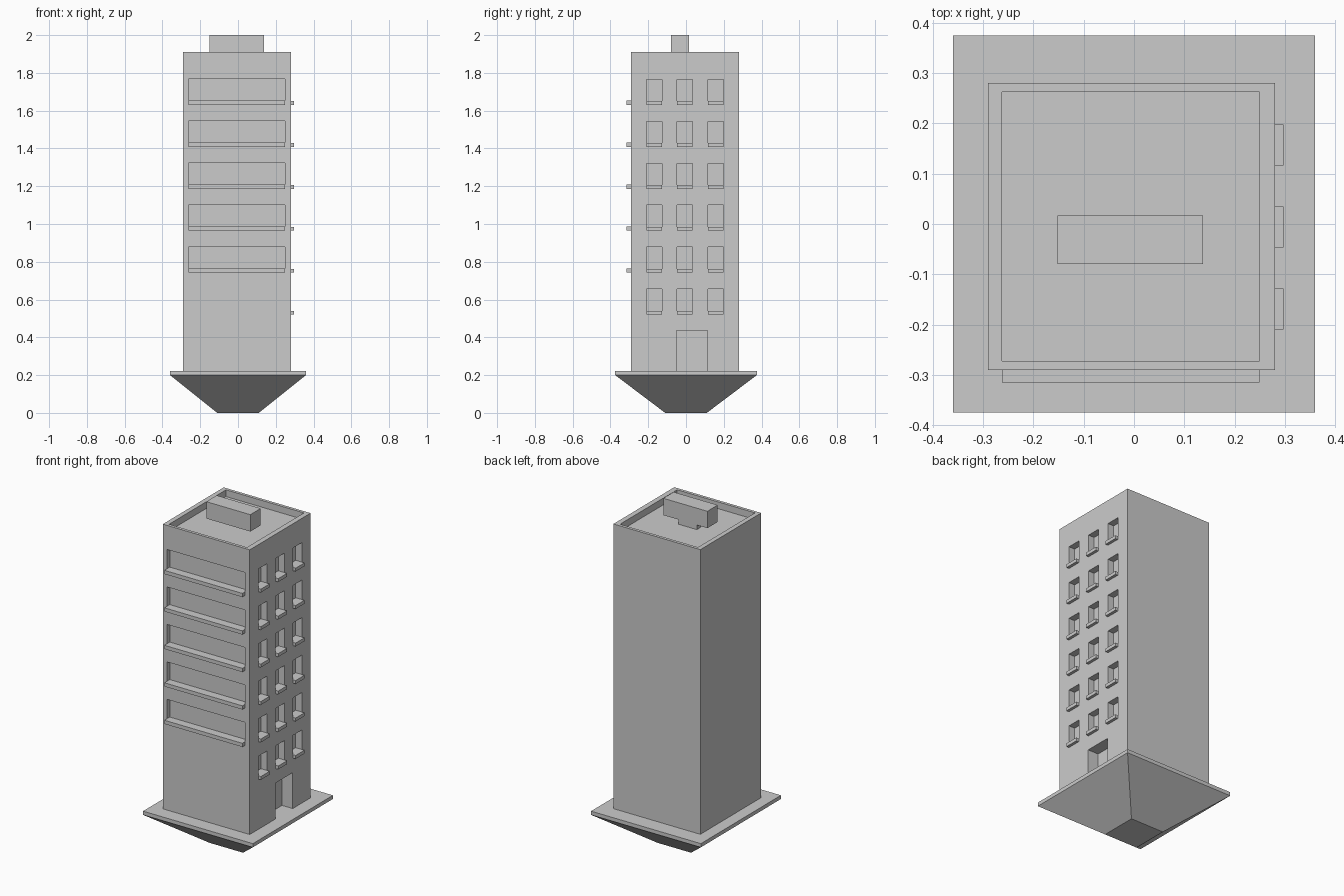
import bpy, bmesh

if "Cube" in bpy.data.objects:
    bpy.data.objects.remove(bpy.data.objects["Cube"])


def add_box(bm, x, y, z):
    """Axis-aligned box from (min, max) pairs."""
    vs = bmesh.ops.create_cube(bm, size=1)["verts"]
    for v in vs:
        v.co = [r[1] if c > 0 else r[0] for c, r in zip(v.co, (x, y, z))]
    return vs


def make(name, boxes):
    bm = bmesh.new()
    for b in boxes:
        add_box(bm, *b)
    me = bpy.data.meshes.new(name)
    bm.to_mesh(me)
    bm.free()
    ob = bpy.data.objects.new(name, me)
    bpy.context.collection.objects.link(ob)
    return ob


X0, X1, Y0, Y1 = -0.29, 0.28, -0.29, 0.28
TOP, ROOF = 1.91, 1.87
STOREY = 0.2222
IN_X, IN_Y = (-0.262, 0.249), (-0.272, 0.262)

# ground plate and tapered foundation
make("ground_plate", [((-0.36, 0.36), (-0.375, 0.375), (0.2, 0.222))])
base = make("foundation", [((-0.36, 0.36), (-0.375, 0.375), (0, 0.2))])
for v in base.data.vertices:
    if v.co.z < 0.1:
        v.co.x = 0.11 if v.co.x > 0 else -0.11
        v.co.y = 0.11 if v.co.y > 0 else -0.11

# openings: roof well, doorway, side windows, front balconies
cuts = [(IN_X, IN_Y, (ROOF, 2.1)),
        ((X1 - 0.07, 0.4), (-0.05, 0.113), (0.1, 0.435))]
sills, balconies = [], []
for i in range(6):
    z = 0.52 + i * STOREY
    for yc in (-0.169, -0.006, 0.157):
        y = (yc - 0.041, yc + 0.041)
        cuts.append(((X1 - 0.04, 0.4), y, (z, z + 0.135)))
        sills.append(((X1 - 0.04, X1 + 0.017), y, (z, z + 0.02)))
    if i:
        cuts.append((IN_X, (-0.4, Y0 + 0.025), (z, z + 0.136)))
        balconies.append((IN_X, (-0.315, Y0 + 0.025), (z, z + 0.022)))

# tower with openings cut out
tower = make("tower", [((X0, X1), (Y0, Y1), (0.222, TOP))])
cutter = make("opening_cutter", cuts)
cutter.hide_render = True
cutter.hide_viewport = True
cutter.display_type = 'WIRE'
mod = tower.modifiers.new("openings", 'BOOLEAN')
mod.operation = 'DIFFERENCE'
mod.solver = 'EXACT'
mod.object = cutter

make("window_sills", sills)
make("balcony_ledges", balconies)

# rooftop tank on its small pedestal
make("roof_tank", [((-0.152, 0.137), (-0.08, 0.017), (1.9, 2.0))])
make("tank_pedestal", [((-0.08, 0.04), (-0.02, 0.012), (ROOF, 1.9))])
